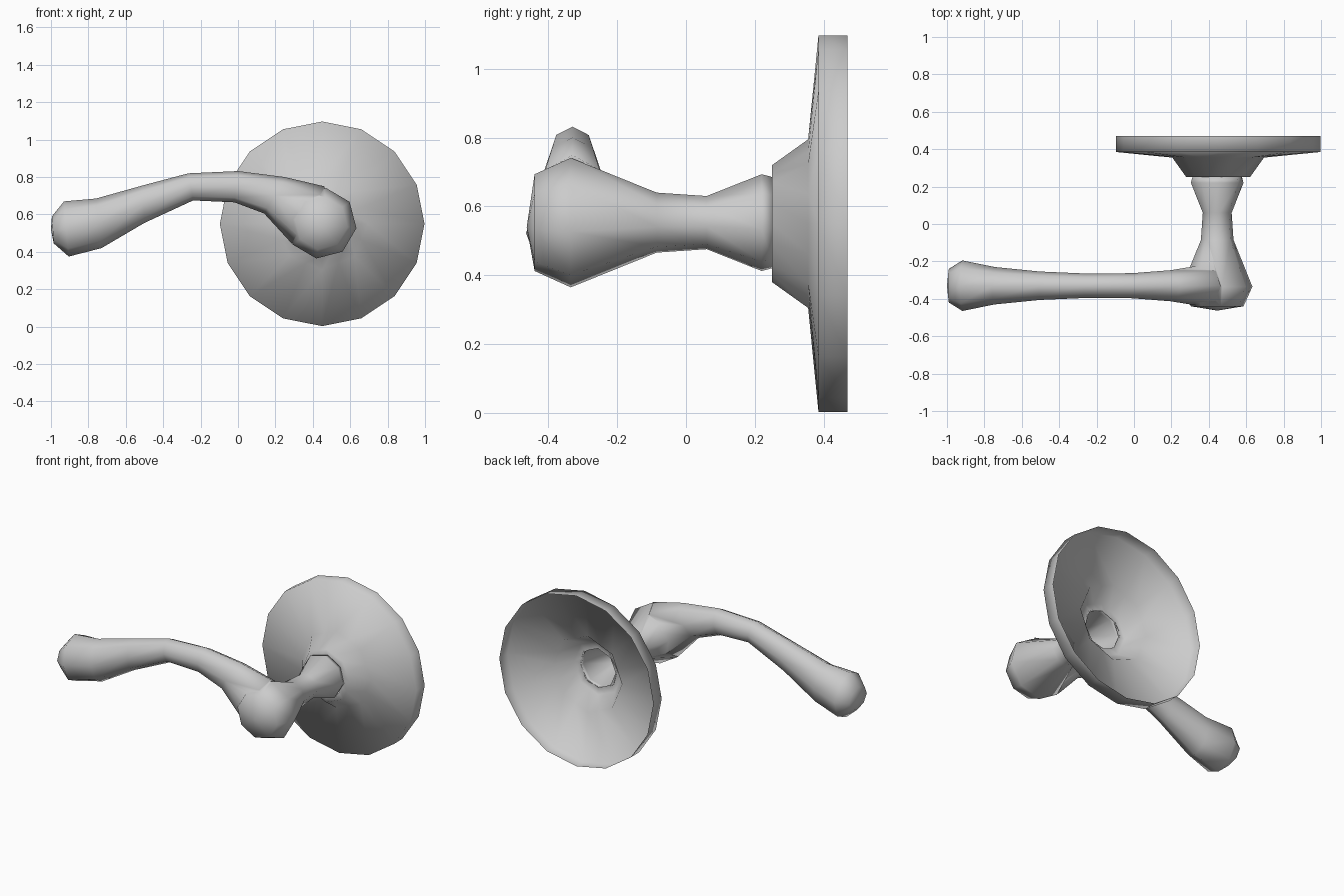
import bpy, bmesh
from math import sin, cos, pi, radians
from mathutils import Vector

cube = bpy.data.objects.get("Cube")
if cube:
    bpy.data.objects.remove(cube)

metal = bpy.data.materials.new("satin grey metal")
metal.use_nodes = True
metal.diffuse_color = (0.6, 0.6, 0.6, 1)
metal.node_tree.nodes["Principled BSDF"].inputs["Base Color"].default_value = (0.6, 0.6, 0.6, 1)


def loft(name, rings, start=None, end=None):
    """Skin a list of equal rings, optionally closing either end at a point."""
    bm = bmesh.new()
    loops = [[bm.verts.new(p) for p in ring] for ring in rings]
    n = len(loops[0])
    for a, b in zip(loops, loops[1:]):
        for i in range(n):
            j = (i + 1) % n
            bm.faces.new((a[i], a[j], b[j], b[i]))
    for tip, loop in ((start, loops[0]), (end, loops[-1])):
        if tip:
            pole = bm.verts.new(tip)
            for i in range(n):
                bm.faces.new((loop[i], loop[(i + 1) % n], pole))
    bmesh.ops.recalc_face_normals(bm, faces=bm.faces)
    mesh = bpy.data.meshes.new(name)
    bm.to_mesh(mesh)
    bm.free()
    mesh.materials.append(metal)
    mesh.shade_smooth()
    obj = bpy.data.objects.new(name, mesh)
    bpy.context.collection.objects.link(obj)
    return obj


def disc_ring(y, r, n, phase=0, squash=1, x=0.45, z=0.55):
    """Ring around the y axis; squash pulls in every second point."""
    pts = []
    for i in range(n):
        a = 2 * pi * i / n + phase
        s = r * (squash if i % 2 else 1)
        pts.append((x + s * cos(a), y, z + s * sin(a)))
    return pts


def lever_ring(tx, tz, bx, bz, depth):
    """Octagon between a top and a bottom point, with a half depth in y."""
    top, bottom = Vector((tx, -0.33, tz)), Vector((bx, -0.33, bz))
    mid, half = (top + bottom) / 2, (top - bottom) / 2
    return [mid + half * cos(k * pi / 4) + Vector((0, depth * sin(k * pi / 4), 0))
            for k in range(8)]


# Wall plate: hollow round dish with an octagonal collar
flat = cos(pi / 8)
plate = [(0.47, 0.547, 1), (0.385, 0.547, 1), (0.355, 0.245, flat),
         (0.25, 0.17, flat), (0.25, 0.125, flat)]
loft("wall_plate", [disc_ring(y, r, 16, 0, s) for y, r, s in plate])

# Spindle: waisted, hollow at the wall, swelling into the knuckle at the front
spindle = [(-0.1, 0.08), (0.06, 0.07), (0.22, 0.132), (0.25, 0.126), (0.25, 0.134),
           (0.22, 0.142), (0.06, 0.078), (-0.085, 0.088), (-0.335, 0.19), (-0.44, 0.142)]
handle = loft("handle",
              [disc_ring(y, r, 8, radians(-8), x=0.445, z=0.553) for y, r in spindle],
              start=(0.445, -0.2, 0.55), end=(0.445, -0.463, 0.54))

# Lever: curved octagonal grip with a rounded free end
grip = [(-0.995, 0.59, -0.985, 0.445, 0.09), (-0.93, 0.67, -0.905, 0.375, 0.135),
        (-0.76, 0.685, -0.73, 0.42, 0.1), (-0.51, 0.755, -0.5, 0.555, 0.076),
        (-0.265, 0.82, -0.24, 0.675, 0.065), (0, 0.832, -0.02, 0.665, 0.067),
        (0.25, 0.80, 0.14, 0.605, 0.083), (0.463, 0.75, 0.287, 0.445, 0.112)]
lever = loft("lever", [lever_ring(*g) for g in grip],
             start=(-1, -0.33, 0.52), end=(0.48, -0.34, 0.56))

# Weld the lever into the spindle
weld = handle.modifiers.new("weld_lever", 'BOOLEAN')
weld.operation = 'UNION'
weld.solver = 'EXACT'
weld.object = lever
bpy.context.view_layer.objects.active = handle
bpy.ops.object.modifier_apply(modifier=weld.name)
bpy.data.objects.remove(lever)
handle.data.shade_smooth()
